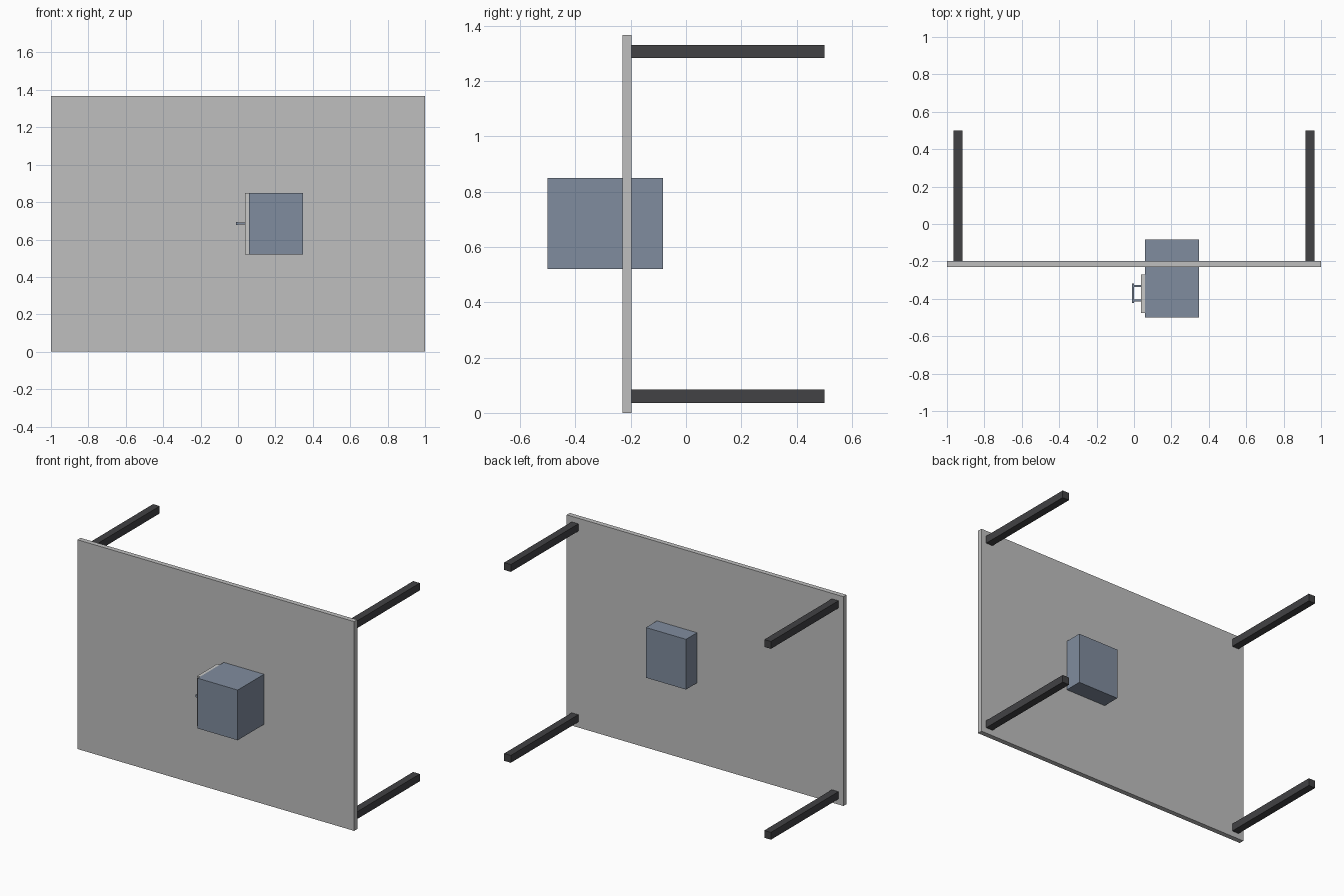
import bpy

default = bpy.data.objects.get("Cube")
if default:
    bpy.data.objects.remove(default, do_unlink=True)


def material(name, colour):
    mat = bpy.data.materials.new(name)
    mat.use_nodes = True
    rgba = (*colour, 1.0)
    mat.diffuse_color = rgba
    mat.node_tree.nodes["Principled BSDF"].inputs["Base Color"].default_value = rgba
    return mat


def box(name, x, y, z, mat):
    """Box given by its (min, max) extent on each axis."""
    spans = (x, y, z)
    bpy.ops.mesh.primitive_cube_add(size=1, location=[(a + b) / 2 for a, b in spans])
    obj = bpy.context.object
    obj.name = name
    obj.scale = [b - a for a, b in spans]
    bpy.ops.object.transform_apply(location=False, rotation=False, scale=True)
    obj.data.materials.append(mat)
    return obj


grey = material("light grey", (0.52, 0.52, 0.52))
dark = material("dark grey", (0.054, 0.054, 0.058))
blue = material("slate blue", (0.216, 0.263, 0.342))
pale = material("pale grey", (0.58, 0.58, 0.57))

# Table top standing on its edge
HEIGHT = 1.367
box("table_top", (-1, 1), (-0.229, -0.197), (0, HEIGHT), grey)

# Four legs pointing backwards
LEG = 0.024
for side, x in (("right", -0.94), ("left", 0.94)):
    for level, z in (("lower", 0.06), ("upper", HEIGHT - 0.06)):
        box(f"{level}_{side}_leg", (x - LEG, x + LEG), (-0.197, 0.5),
            (z - LEG, z + LEG), dark)

# Drawer box passing through the top
box("drawer_box", (0.058, 0.348), (-0.5, -0.083), (0.521, 0.849), blue)

# Drawer front on the box's right side
box("drawer_front", (0.038, 0.058), (-0.475, -0.27), (0.521, 0.849), pale)

# Pull handle: a bar on two posts
box("handle_bar", (-0.01, 0.001), (-0.422, -0.317), (0.677, 0.693), blue)
for name, y in (("front", -0.409), ("back", -0.331)):
    box(f"handle_{name}_post", (0.001, 0.038), (y - 0.006, y + 0.006),
        (0.679, 0.691), blue)
